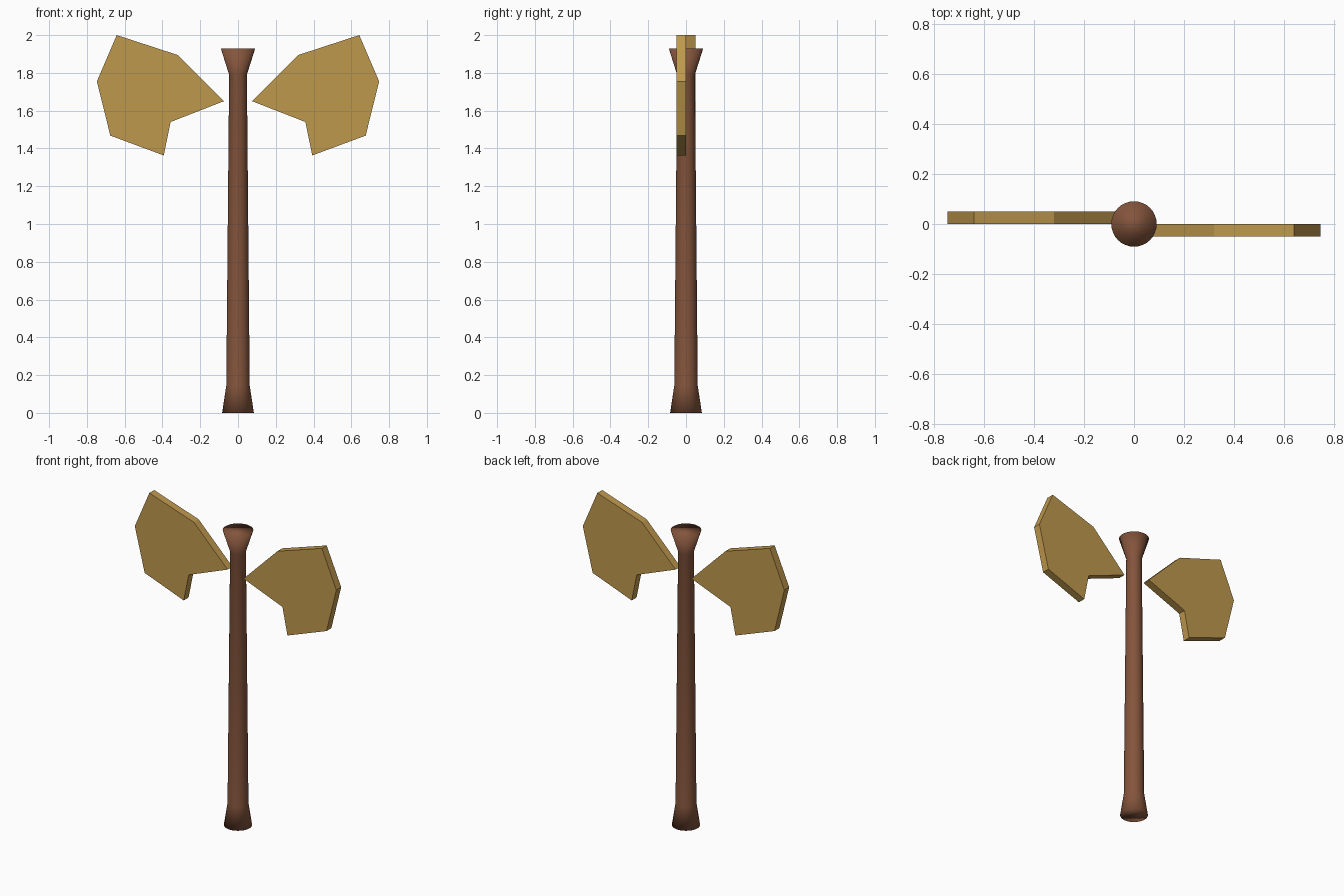
import bpy, bmesh, math
from mathutils import Matrix

if "Cube" in bpy.data.objects:
    bpy.data.objects.remove(bpy.data.objects["Cube"])


def material(name, color):
    m = bpy.data.materials.new(name)
    m.diffuse_color = (*color, 1)
    m.use_nodes = True
    m.node_tree.nodes["Principled BSDF"].inputs["Base Color"].default_value = m.diffuse_color
    return m


def finish(bm, name, mat, smooth):
    bmesh.ops.recalc_face_normals(bm, faces=bm.faces)
    for f in bm.faces:
        f.smooth = smooth
    me = bpy.data.meshes.new(name)
    bm.to_mesh(me)
    bm.free()
    me.materials.append(mat)
    ob = bpy.data.objects.new(name, me)
    bpy.context.collection.objects.link(ob)
    return ob


wood = material("brown wood", (0.23, 0.09, 0.045))
brass = material("old gold", (0.52, 0.315, 0.075))

# Handle: tapered shaft with flared ends, smooth all over including the caps
SIDES = 32
PROFILE = [(0.084, 0), (0.062, 0.145), (0.047, 1.79), (0.091, 1.93)]
bm = bmesh.new()
rings = [[bm.verts.new((r * math.cos(2 * math.pi * i / SIDES),
                        r * math.sin(2 * math.pi * i / SIDES), z))
          for i in range(SIDES)] for r, z in PROFILE]
for a, b in zip(rings, rings[1:]):
    for i in range(SIDES):
        j = (i + 1) % SIDES
        bm.faces.new((a[i], a[j], b[j], b[i]))
bm.faces.new(rings[0])
bm.faces.new(rings[-1])
finish(bm, "handle", wood, True)

# Blades: flat plates, the left one is the right one turned half round the handle
OUTLINE = [(0.075, 1.65), (0.32, 1.895), (0.642, 2.0), (0.747, 1.755),
           (0.676, 1.468), (0.393, 1.363), (0.357, 1.54)]
for name, angle in (("right_blade", 0), ("left_blade", math.pi)):
    bm = bmesh.new()
    face = bm.faces.new([bm.verts.new((x, -0.05, z)) for x, z in OUTLINE])
    ext = bmesh.ops.extrude_face_region(bm, geom=[face])
    new = [v for v in ext["geom"] if isinstance(v, bmesh.types.BMVert)]
    bmesh.ops.translate(bm, vec=(0, 0.05, 0), verts=new)
    bmesh.ops.transform(bm, matrix=Matrix.Rotation(angle, 4, "Z"), verts=bm.verts)
    finish(bm, name, brass, False)
